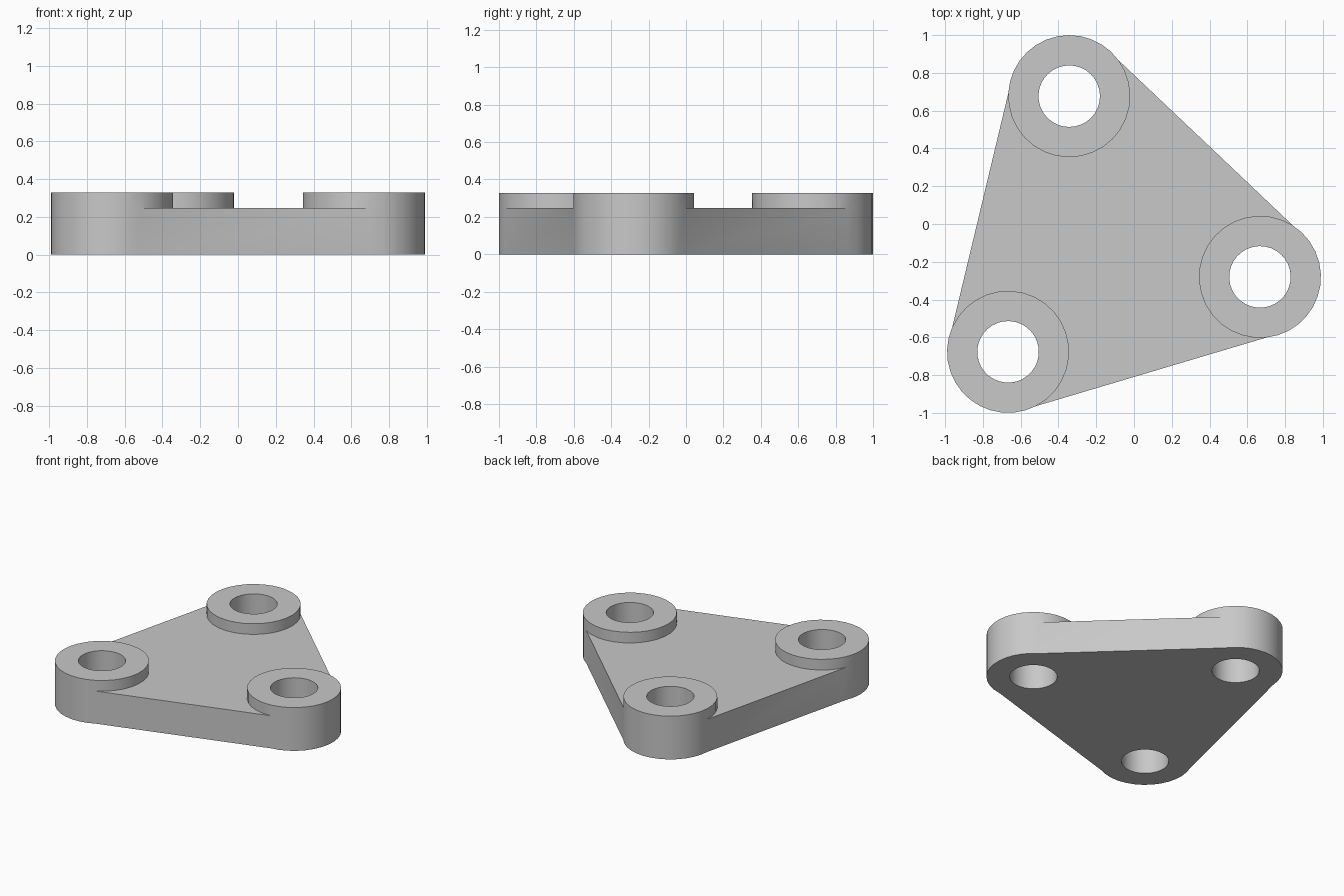
import bpy
import bmesh
from math import atan2, cos, pi, radians, sin, tau
from mathutils import Vector

BOSSES = [Vector((-0.667, -0.677)), Vector((0.667, -0.28)), Vector((-0.343, 0.677))]
BOSS_R, HOLE_R = 0.323, 0.163
PLATE_H, BOSS_H = 0.247, 0.328
SEGMENTS = 32
SIDE_OFFSET = radians(10.5)   # plate sides sit slightly inside the boss tangents

cube = bpy.data.objects.get("Cube")
if cube:
    bpy.data.objects.remove(cube, do_unlink=True)

grey = bpy.data.materials.new("plain grey")
grey.use_nodes = True
colour = (0.58, 0.58, 0.58, 1)
grey.diffuse_color = colour
grey.node_tree.nodes["Principled BSDF"].inputs["Base Color"].default_value = colour

bm = bmesh.new()


def arc(start, end):
    """Evenly spaced angles from start up to, but not including, end."""
    n = max(2, round((end - start) / tau * SEGMENTS))
    return [start + (end - start) * i / n for i in range(n)]


def ring(centre, radius, angles, z):
    return [bm.verts.new((centre.x + radius * cos(a), centre.y + radius * sin(a), z))
            for a in angles]


def bridge(lower, upper, first, last):
    """Quads between two rings, over a range of their segments."""
    n = len(lower)
    for i in range(first, last):
        j = (i + 1) % n
        bm.faces.new((lower[i], lower[j], upper[j], upper[i]))


def side_normal(i):
    """Outward angle of the plate side leaving boss i."""
    d = BOSSES[(i + 1) % 3] - BOSSES[i]
    return atan2(d.y, d.x) - pi / 2


# Bored bosses: outer arc reaches the base, inner arc stands on the plate
web_bottom, web_top, ends = [], [], []
for i, centre in enumerate(BOSSES):
    start = side_normal(i - 1) - SIDE_OFFSET
    end = side_normal(i) + SIDE_OFFSET
    while end < start:
        end += tau
    outer, inner = arc(start, end), arc(end, start + tau)
    angles, k = outer + inner, len(outer)
    n = len(angles)
    low, mid, top = [ring(centre, BOSS_R, angles, z) for z in (0, PLATE_H, BOSS_H)]
    hole_low, hole_top = [ring(centre, HOLE_R, angles, z) for z in (0, BOSS_H)]
    bridge(low, mid, 0, k)
    bridge(mid, top, 0, n)
    bridge(top, hole_top, 0, n)
    bridge(hole_top, hole_low, 0, n)
    bridge(hole_low, low, 0, n)
    # Inner arc, clockwise about the boss, bounds the web
    web_bottom += [low[0]] + low[:k - 1:-1]
    web_top += [mid[0]] + mid[:k - 1:-1]
    ends.append((low[0], mid[0], low[k], mid[k]))

# Triangular web between the bosses, and its straight sides
bm.faces.new(web_top)
bm.faces.new(web_bottom[::-1])
for i in range(3):
    arrive, leave = ends[(i + 1) % 3], ends[i]
    bm.faces.new((leave[2], arrive[0], arrive[1], leave[3]))
bmesh.ops.recalc_face_normals(bm, faces=bm.faces)

mesh = bpy.data.meshes.new("three_hole_plate")
bm.to_mesh(mesh)
bm.free()
mesh.materials.append(grey)
plate = bpy.data.objects.new("three_hole_plate", mesh)
bpy.context.collection.objects.link(plate)

# Round walls smooth, flat sides and rims sharp
bpy.ops.object.select_all(action="DESELECT")
plate.select_set(True)
bpy.context.view_layer.objects.active = plate
bpy.ops.object.shade_smooth_by_angle(angle=radians(14))
